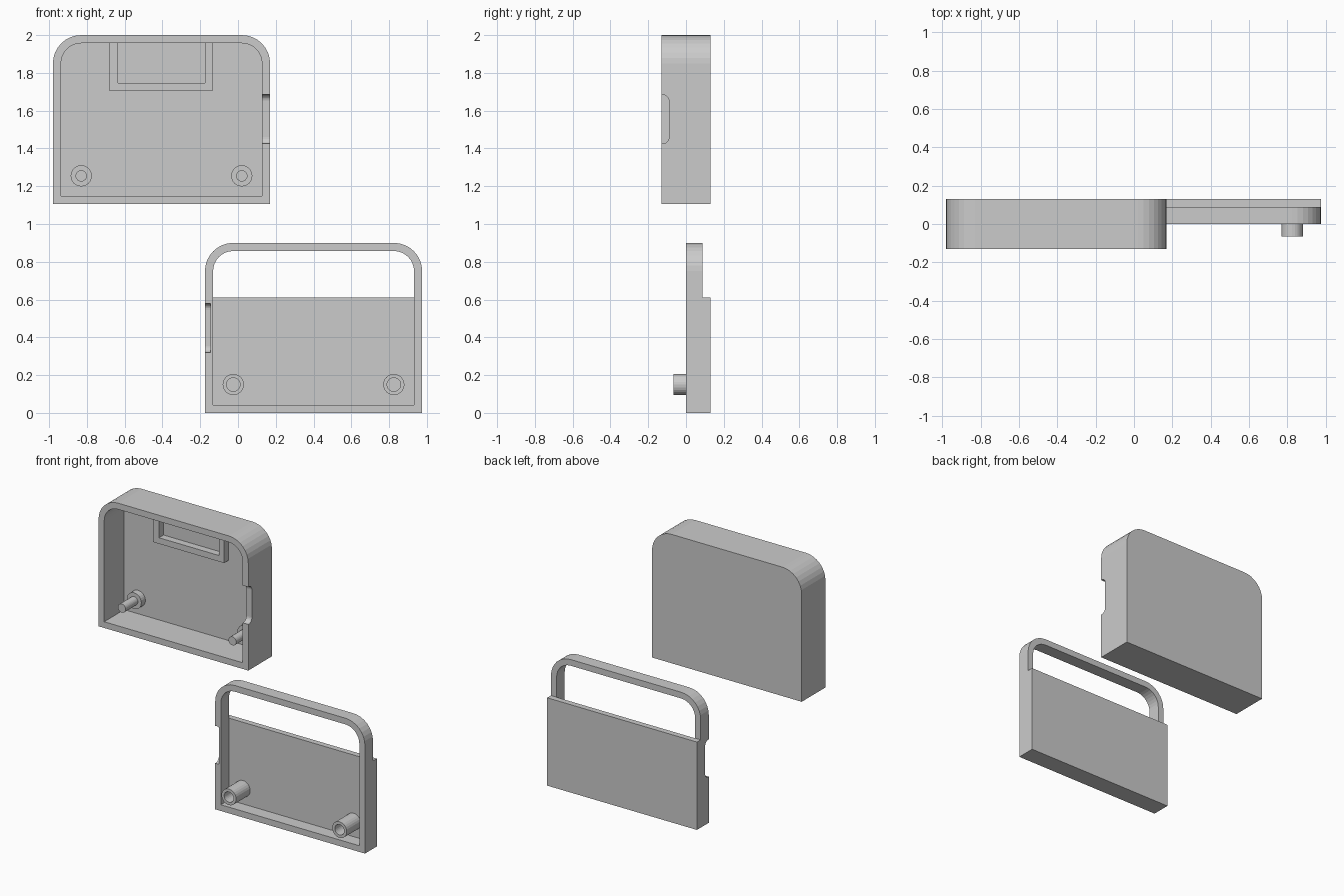
import bpy, bmesh, math
from mathutils import Vector, Matrix

old = bpy.data.objects.get("Cube")
if old:
    bpy.data.objects.remove(old, do_unlink=True)

grey = bpy.data.materials.new("plain grey")
grey.use_nodes = True
colour = (0.6, 0.6, 0.6, 1)
grey.diffuse_color = colour
grey.node_tree.nodes["Principled BSDF"].inputs["Base Color"].default_value = colour

WALL = 0.043
RADIUS = 0.15


def finish(name, bm):
    bmesh.ops.remove_doubles(bm, verts=bm.verts, dist=1e-5)
    bmesh.ops.recalc_face_normals(bm, faces=bm.faces)
    mesh = bpy.data.meshes.new(name)
    bm.to_mesh(mesh)
    bm.free()
    mesh.materials.append(grey)
    obj = bpy.data.objects.new(name, mesh)
    bpy.context.collection.objects.link(obj)
    return obj


def prism(name, points, axis, low, high):
    """Extrude an outline along x (axis 0, points y z) or y (axis 1, points x z)."""
    bm = bmesh.new()
    def place(a, b):
        return (low, a, b) if axis == 0 else (a, low, b)
    face = bm.faces.new([bm.verts.new(place(a, b)) for a, b in points])
    moved = bmesh.ops.extrude_face_region(bm, geom=[face])["geom"]
    shift = Vector((0, 0, 0))
    shift[axis] = high - low
    bmesh.ops.translate(bm, vec=shift, verts=[v for v in moved if isinstance(v, bmesh.types.BMVert)])
    return finish(name, bm)


def box_outline(x0, x1, z0, z1):
    return [(x0, z0), (x1, z0), (x1, z1), (x0, z1)]


def arch_outline(x0, x1, z0, z1, r, steps=8):
    """Rectangle whose two top corners are rounded."""
    pts = [(x0, z0), (x1, z0)]
    for cx, start in ((x1 - r, 0), (x0 + r, 90)):
        for i in range(steps + 1):
            a = math.radians(start + 90 * i / steps)
            pts.append((cx + r * math.cos(a), z1 - r + r * math.sin(a)))
    return pts


def cut(target, cutter):
    cutter.hide_render = True
    mod = target.modifiers.new("cut", 'BOOLEAN')
    mod.operation = 'DIFFERENCE'
    mod.solver = 'EXACT'
    mod.object = cutter
    bpy.context.view_layer.objects.active = target
    bpy.ops.object.modifier_apply(modifier=mod.name)
    bpy.data.objects.remove(cutter, do_unlink=True)


def lathe(name, profile, x, z, sides=24):
    """Spin (radius, y) points around a line along y."""
    bm = bmesh.new()
    verts = [bm.verts.new((r, y, 0)) for r, y in profile]
    edges = [bm.edges.new(pair) for pair in zip(verts, verts[1:])]
    bmesh.ops.spin(bm, geom=verts + edges, axis=(0, 1, 0), cent=(0, 0, 0),
                   angle=2 * math.pi, steps=sides, use_duplicate=False)
    bmesh.ops.transform(bm, matrix=Matrix.Translation((x, 0, z)), verts=bm.verts)
    return finish(name, bm)


def tray(name, x0, z0, height, front, floor):
    """Open-fronted tray with rounded top corners."""
    x1, z1 = x0 + 1.15, z0 + height
    body = prism(name, arch_outline(x0, x1, z0, z1, RADIUS), 1, front, 0.13)
    inner = arch_outline(x0 + WALL, x1 - WALL, z0 + WALL, z1 - WALL, RADIUS - WALL)
    cut(body, prism("cavity_cutter", inner, 1, front - 0.1, floor))
    return body


def notch(body, x0, x1, z0, z1, front, depth=0.04, r=0.035, steps=6):
    """Shallow round-cornered slot in the front edge of a side wall."""
    pts = [(front - 0.1, z1), (front - 0.1, z0)]
    for cz, start in ((z0 + r, -90), (z1 - r, 0)):
        for i in range(steps + 1):
            a = math.radians(start + 90 * i / steps)
            pts.append((front + depth - r + r * math.cos(a), cz + r * math.sin(a)))
    cut(body, prism("notch_cutter", pts, 0, x0, x1))


# Deep upper tray with a slot in its left wall
upper = tray("deep_tray", -0.98, 1.105, 0.895, -0.13, 0.09)
notch(upper, 0.10, 0.25, 1.425, 1.685, -0.13)

# Raised three-sided frame hanging from the top wall
frame = prism("raised_frame", box_outline(-0.68, -0.135, 1.705, 1.965), 1, 0.04, 0.092)
cut(frame, prism("frame_cutter", box_outline(-0.635, -0.175, 1.747, 2.1), 1, -0.1, 0.2))

# Shallow lower tray with a slot in its right wall and an open top window
lower = tray("shallow_tray", -0.175, 0, 0.9, 0, 0.09)
notch(lower, -0.25, -0.145, 0.32, 0.58, 0)
cut(lower, prism("window_cutter", box_outline(-0.4, 1.2, 0.61, 1.1), 1, 0.0885, 0.3))

# Pins on the deep tray, sleeves on the shallow tray
for side, pin_x, sleeve_x in (("right", -0.83, -0.025), ("left", 0.02, 0.825)):
    lathe(side + "_pin", [(0, -0.09), (0.03, -0.09), (0.03, 0.045),
                          (0.056, 0.045), (0.056, 0.092)], pin_x, 1.255)
    lathe(side + "_sleeve", [(0.056, 0.092), (0.056, -0.065), (0.036, -0.065),
                             (0.036, 0.088), (0, 0.088)], sleeve_x, 0.15)
